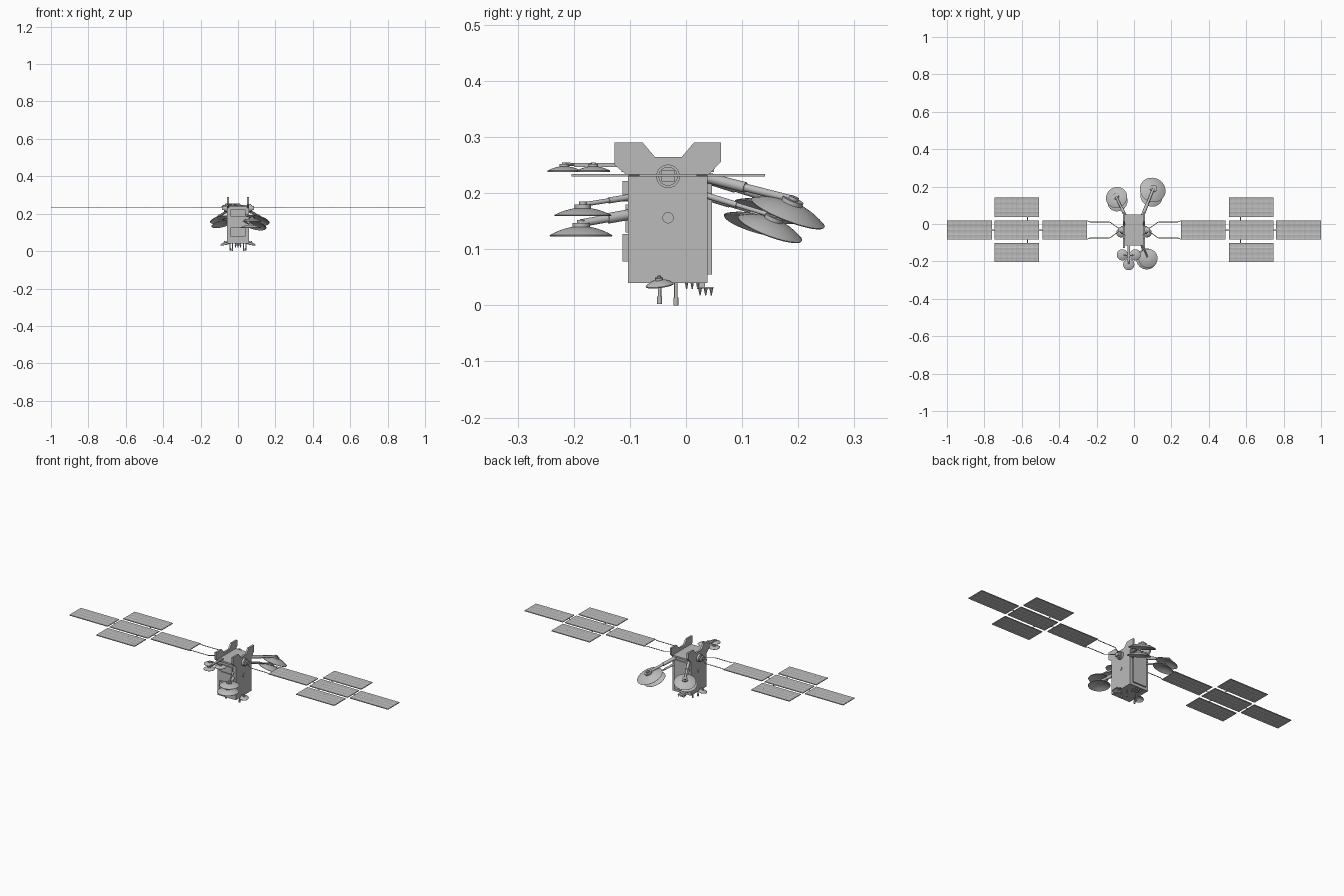
import bpy, bmesh, math
from mathutils import Vector, Matrix

cube = bpy.data.objects.get("Cube")
if cube:
    bpy.data.objects.remove(cube, do_unlink=True)

grey = bpy.data.materials.new("satellite_grey")
grey.use_nodes = True
grey.diffuse_color = (0.5, 0.5, 0.5, 1)
grey.node_tree.nodes["Principled BSDF"].inputs["Base Color"].default_value = (0.5, 0.5, 0.5, 1)
parts = []


def finish(name, bm, matrix=None):
    bmesh.ops.recalc_face_normals(bm, faces=bm.faces)
    mesh = bpy.data.meshes.new(name)
    bm.to_mesh(mesh)
    bm.free()
    mesh.materials.append(grey)
    obj = bpy.data.objects.new(name, mesh)
    if matrix:
        obj.matrix_world = matrix
    bpy.context.collection.objects.link(obj)
    parts.append(obj)
    return obj


def box(name, low, high):
    low, high = Vector(low), Vector(high)
    bm = bmesh.new()
    bmesh.ops.create_cube(bm, size=1)
    for v in bm.verts:
        v.co = (low + high) / 2 + v.co * (high - low)
    return finish(name, bm)


def tube(name, a, b, r, r_end=None, sides=16):
    a, b = Vector(a), Vector(b)
    bm = bmesh.new()
    bmesh.ops.create_cone(bm, cap_ends=True, segments=sides, radius1=r,
                          radius2=r if r_end is None else r_end, depth=(b - a).length)
    turn = (b - a).to_track_quat('Z', 'Y').to_matrix().to_4x4()
    return finish(name, bm, Matrix.Translation((a + b) / 2) @ turn)


def lathe(name, profile, matrix):
    bm = bmesh.new()
    verts = [bm.verts.new((r, 0, z)) for r, z in profile]
    edges = [bm.edges.new(pair) for pair in zip(verts, verts[1:])]
    bmesh.ops.spin(bm, geom=verts + edges, axis=(0, 0, 1), cent=(0, 0, 0),
                   angle=math.tau, steps=40)
    bmesh.ops.remove_doubles(bm, verts=bm.verts, dist=1e-5)
    return finish(name, bm, matrix)


def dish(name, centre, r, depth, tilt=0, hub=0.011):
    """Shallow bowl opening downward, tipped away from the body; returns its hub point."""
    centre = Vector(centre)
    axis = Vector((-centre.y, centre.x, 0)).normalized()
    m = Matrix.Translation(centre) @ Matrix.Rotation(math.radians(tilt), 4, axis)
    steps = [i / 8 for i in range(9)]
    outer = [(r * t, depth * (1 - t * t)) for t in steps]
    inner = [(r * t * 0.98, depth * (1 - t * t) - 0.002) for t in reversed(steps)]
    lathe(name, outer + inner, m)
    # stepped mount on the back of the bowl
    tube(name + "_mount", m @ Vector((0, 0, depth * 0.8)), m @ Vector((0, 0, depth + hub * 0.5)), r * 0.28)
    tube(name + "_hub", m @ Vector((0, 0, depth)), m @ Vector((0, 0, depth + hub)), r * 0.13)
    return m @ Vector((0, 0, depth + hub * 0.5))


# Body: core box, notched side plates, equipment panels
box("body_core", (-0.052, -0.103, 0.04), (0.052, 0.038, 0.242))
outline = [(-0.103, 0.04), (0.038, 0.04), (0.038, 0.23), (0.062, 0.256), (0.062, 0.29),
           (0.014, 0.29), (-0.008, 0.264), (-0.055, 0.264), (-0.077, 0.29),
           (-0.127, 0.29), (-0.127, 0.25), (-0.103, 0.23)]
for side, word in ((1, "left"), (-1, "right")):
    bm = bmesh.new()
    face = bm.faces.new([bm.verts.new((side * 0.048, y, z)) for y, z in outline])
    ext = bmesh.ops.extrude_face_region(bm, geom=[face])
    bmesh.ops.translate(bm, vec=(side * 0.01, 0, 0),
                        verts=[v for v in ext["geom"] if isinstance(v, bmesh.types.BMVert)])
    finish(word + "_side_plate", bm)
    tube(word + "_side_port", (side * 0.055, -0.032, 0.156), (side * 0.062, -0.032, 0.156), 0.01)
box("front_upper_panel", (-0.04, -0.113, 0.185), (0.04, -0.1, 0.222))
box("front_lower_panel", (-0.04, -0.113, 0.078), (0.04, -0.1, 0.127))
box("front_middle_panel", (-0.034, -0.108, 0.13), (0.034, -0.1, 0.18))
box("back_panel", (-0.042, 0.035, 0.055), (0.042, 0.046, 0.222))
box("top_deck", (-0.05, -0.115, 0.238), (0.05, 0.05, 0.247))


# Solar wings
def solar_panel(name, x, y, w, h, z=0.232):
    bm = bmesh.new()
    for level in (0.002, -0.002):
        grid = bmesh.ops.create_grid(bm, x_segments=8, y_segments=4, size=0.5,
                                     matrix=Matrix.Translation((0, 0, level)))
        for v in grid["verts"]:
            v.co = Vector((x + v.co.x * w, y + v.co.y * h, z + v.co.z))
    rims = [e for e in bm.edges if e.is_boundary]
    cells = list(bm.faces)
    bmesh.ops.bridge_loops(bm, edges=rims)
    bmesh.ops.recalc_face_normals(bm, faces=bm.faces)
    bmesh.ops.inset_individual(bm, faces=cells, thickness=0.0012, depth=-0.0004)
    finish(name, bm)


MID = -0.032
for s, word in ((1, "left"), (-1, "right")):
    for label, x in (("inner", 0.37), ("middle", 0.627), ("outer", 0.88)):
        solar_panel(f"{word}_{label}_solar_panel", s * x, MID, 0.24, 0.103)
    for label, d in (("back", 1), ("front", -1)):
        solar_panel(f"{word}_{label}_solar_panel", s * 0.627, MID + d * 0.121, 0.24, 0.103)
        tube(f"{word}_{label}_hinge", (s * 0.57, MID + d * 0.045, 0.232),
             (s * 0.57, MID + d * 0.075, 0.232), 0.0022, sides=8)
        # yoke arms from drive to panel corners
        path = [(0.07, 0), (0.13, 0.043), (0.235, 0.043), (0.252, 0.05)]
        for i, (a, b) in enumerate(zip(path, path[1:])):
            tube(f"{word}_{label}_yoke_{i}", (s * a[0], MID + d * a[1], 0.232),
                 (s * b[0], MID + d * b[1], 0.232), 0.002, sides=8)
    for i, x in enumerate((0.377, 0.63)):
        tube(f"{word}_panel_link_{i}", (s * (x + 0.11), MID, 0.232), (s * (x + 0.14), MID, 0.232), 0.002, sides=8)
    # rotating drive at the wing root
    tube(word + "_wing_drive", (s * 0.05, MID, 0.23), (s * 0.07, MID, 0.23), 0.021, sides=24)
    tube(word + "_wing_drive_ring", (s * 0.07, MID, 0.23), (s * 0.075, MID, 0.23), 0.017, sides=24)
    box(word + "_drive_block", (s * 0.078 - 0.007, MID - 0.012, 0.221), (s * 0.078 + 0.007, MID + 0.012, 0.24))

# Large reflectors with arms: name, centre, radius, depth, tilt, arm root, arm radius
reflectors = [
    ("back_left_upper_dish", (0.1, 0.182, 0.165), 0.07, 0.02, 24, (0.042, 0.036, 0.228), 0.007),
    ("back_left_lower_dish", (0.093, 0.15, 0.137), 0.061, 0.018, 24, (0.042, 0.036, 0.196), 0.004),
    ("back_right_upper_dish", (-0.093, 0.142, 0.168), 0.058, 0.017, 22, (-0.042, 0.036, 0.225), 0.006),
    ("back_right_lower_dish", (-0.088, 0.12, 0.145), 0.055, 0.016, 22, (-0.042, 0.036, 0.192), 0.004),
    ("front_left_upper_dish", (0.075, -0.184, 0.161), 0.051, 0.013, 0, (0.04, -0.1, 0.193), 0.004),
    ("front_left_lower_dish", (0.068, -0.187, 0.125), 0.056, 0.016, 0, (0.04, -0.1, 0.162), 0.007),
]
for name, centre, r, depth, tilt, root, arm in reflectors:
    hub = dish(name, centre, r, depth, tilt)
    tube(name + "_arm", root, hub, arm)
    tube(name + "_arm_sleeve", root, Vector(root).lerp(hub, 0.45), arm * 1.35)

# Small trio of dishes on the front boom
joint = (-0.028, -0.17, 0.25)
box("trio_boom", (-0.034, -0.2, 0.247), (-0.022, -0.1, 0.254))
for i, (x, y) in enumerate([(-0.062, -0.165), (0.006, -0.165), (-0.028, -0.217)]):
    hub = dish(f"trio_dish_{i}", (x, y, 0.24), 0.03, 0.008, hub=0.007)
    tube(f"trio_strut_{i}", joint, hub, 0.003, sides=8)

# Underside: side dishes, rod antennas, small horn cluster
for s, word in ((1, "left"), (-1, "right")):
    dish(word + "_lower_dish", (s * 0.07, -0.047, 0.037), 0.025, 0.009, 12, 0.007)
    tube(word + "_lower_dish_bracket", (s * 0.045, -0.047, 0.051), (s * 0.07, -0.047, 0.049), 0.003)
    for i, (x, y, z) in enumerate([(0.042, -0.047, 0.002), (0.03, -0.018, 0)]):
        tube(f"{word}_rod_{i}", (s * x, y, z), (s * x, y, 0.042), 0.003)
        tube(f"{word}_rod_tip_{i}", (s * x, y, z), (s * x, y, z + 0.014), 0.0045)
box("horn_plate", (-0.02, 0.021, 0.03), (0.02, 0.049, 0.033))
box("horn_plate_mount", (-0.012, 0.022, 0.032), (0.012, 0.034, 0.042))
for i in range(3):
    for j in range(3):
        x, y = (i - 1) * 0.014, 0.025 + j * 0.01
        tube(f"horn_{i}_{j}", (x, y, 0.018), (x, y, 0.031), 0.001, 0.0035, 8)
        tube(f"inner_horn_{i}_{j}", (x, y - 0.024, 0.029), (x, y - 0.024, 0.041), 0.001, 0.003, 8)

for obj in bpy.context.selected_objects:
    obj.select_set(False)
for obj in parts:
    obj.select_set(True)
bpy.context.view_layer.objects.active = parts[0]
bpy.ops.object.shade_smooth_by_angle(angle=math.radians(35))
